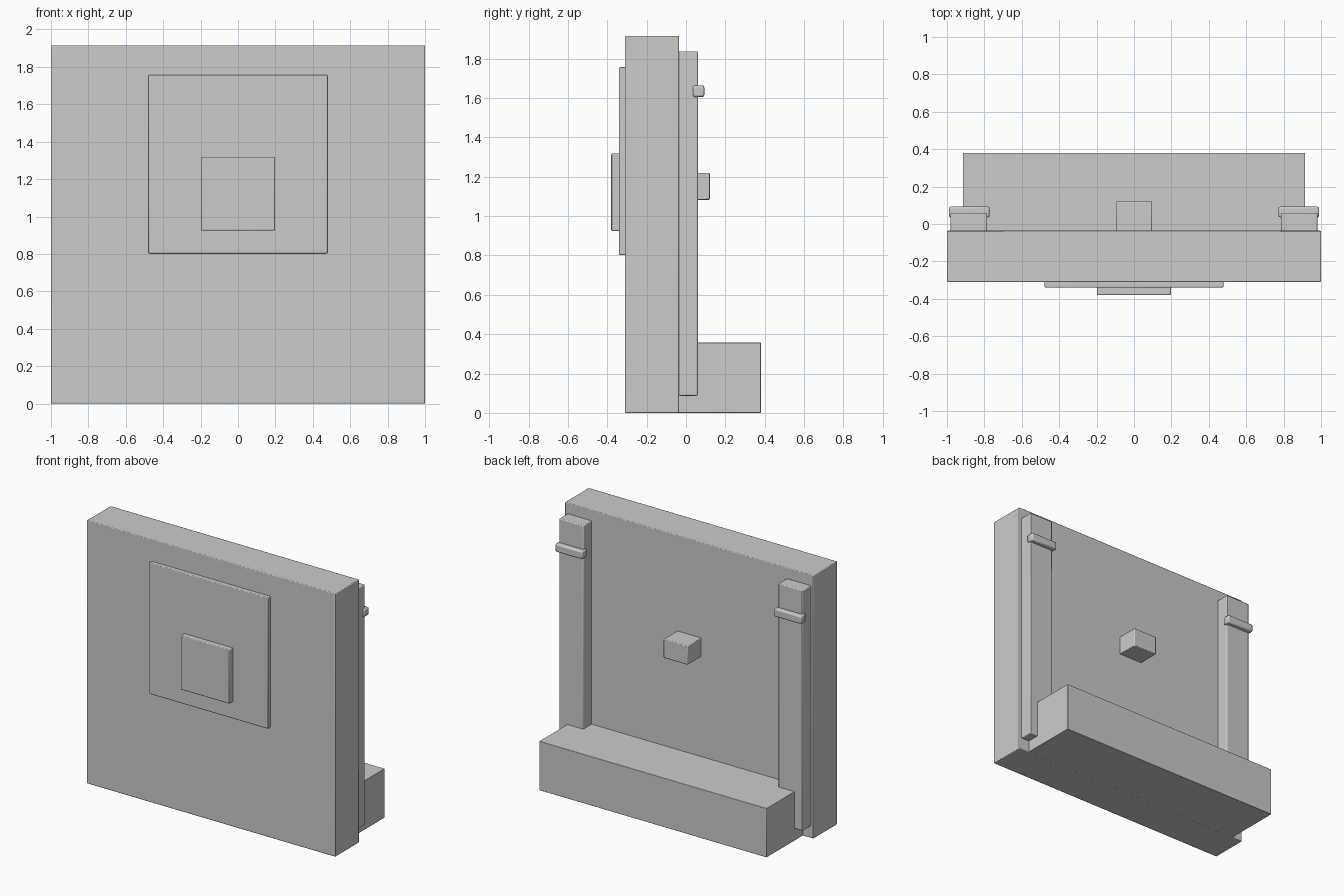
import bpy

if "Cube" in bpy.data.objects:
    bpy.data.objects.remove(bpy.data.objects["Cube"])


def box(name, x, y, z, bevel):
    """Bevelled box from (min, max) ranges on each axis."""
    bpy.ops.mesh.primitive_cube_add(
        size=1, location=[(a + b) / 2 for a, b in (x, y, z)])
    ob = bpy.context.object
    ob.name = name
    ob.scale = [b - a for a, b in (x, y, z)]
    bpy.ops.object.transform_apply(location=False, rotation=False, scale=True)
    mod = ob.modifiers.new("edge_bevel", 'BEVEL')
    mod.width = bevel
    mod.segments = 2
    bpy.ops.object.shade_smooth_by_angle()
    return ob


# Upright slab
box("main_slab", (-1, 1), (-0.31, -0.036), (0, 1.915), 0.005)

# Stepped plates on the front
box("front_panel", (-0.478, 0.478), (-0.34, -0.3), (0.803, 1.757), 0.005)
box("front_plate", (-0.197, 0.197), (-0.38, -0.33), (0.925, 1.318), 0.005)

# Rear foot and central knob
box("rear_base", (-0.915, 0.915), (-0.04, 0.38), (0, 0.357), 0.003)
box("rear_knob", (-0.097, 0.097), (-0.04, 0.121), (1.083, 1.22), 0.005)

# Rear posts with clamps, one pair per side
for side, s in (("left", -1), ("right", 1)):
    post = sorted((s * 0.785, s * 0.98))
    clamp = sorted((s * 0.772, s * 0.99))
    box(side + "_post", post, (-0.04, 0.06), (0.087, 1.837), 0.006)
    box(side + "_clamp", clamp, (0.035, 0.093), (1.605, 1.664), 0.01)
